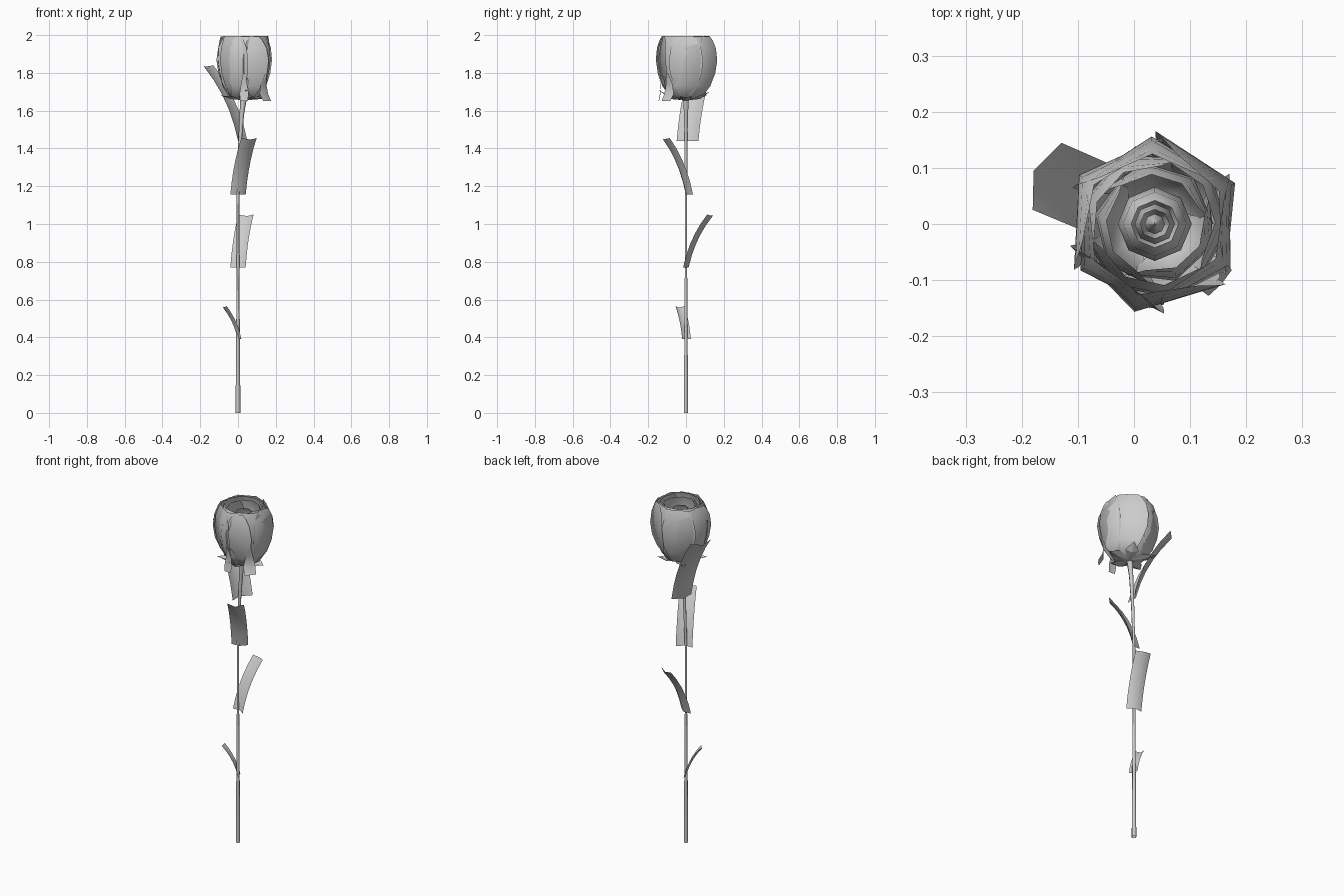
import bpy, math
from math import cos, sin, radians

if "Cube" in bpy.data.objects:
    bpy.data.objects.remove(bpy.data.objects["Cube"])

CX, CY = 0.037, 0.0   # axis of the flower head


def make(name, verts, faces, smooth=True):
    me = bpy.data.meshes.new(name)
    me.from_pydata(verts, [], faces)
    me.update()
    ob = bpy.data.objects.new(name, me)
    bpy.context.collection.objects.link(ob)
    for p in me.polygons:
        p.use_smooth = smooth
    return ob


def grid(name, rows, close=False):
    """Sheet through rows of points of equal length."""
    n = len(rows[0])
    verts = [p for r in rows for p in r]
    faces = []
    for i in range(len(rows) - 1):
        for j in range(n if close else n - 1):
            k = (j + 1) % n
            faces.append((i * n + j, i * n + k, (i + 1) * n + k, (i + 1) * n + j))
    return make(name, verts, faces)


def polar(r, deg, z, cx=CX, cy=CY):
    return (cx + r * cos(radians(deg)), cy + r * sin(radians(deg)), z)


# Stem: tapered tube that leans slightly near the top
stem_path = [(0, 0, 0.013), (0, 0.4, 0.010), (0, 0.8, 0.007), (0, 1.15, 0.007),
             (0.01, 1.42, 0.009), (0.02, 1.58, 0.012), (0.03, 1.67, 0.018)]
stem = grid("stem", [[polar(r, a, z, x, 0) for a in range(0, 360, 60)]
                     for x, z, r in stem_path], close=True)


# Leaves: strips folded along the midrib, curving outward
def leaf(name, base, tip, z0, z1, w0, w1):
    dx, dy = tip[0] - base[0], tip[1] - base[1]
    d = math.hypot(dx, dy)
    ox, oy = dx / d, dy / d
    rows = []
    for i in range(6):
        t = i / 5
        out = d * (0.5 * t + 0.5 * t * t)
        half = (w0 + (w1 - w0) * t) / 2
        z = z0 + (z1 - z0) * (1.12 * t - 0.12 * t * t)
        row = []
        for s in (-1, 0, 1):
            o = out + (half * 0.4 if s == 0 else 0)
            row.append((base[0] + ox * o - oy * half * s,
                        base[1] + oy * o + ox * half * s,
                        z - (0.008 * t if s == 0 else 0)))
        rows.append(row)
    return grid(name, rows)


leaf("leaf_1", (0.008, 0.003), (-0.07, -0.032), 0.39, 0.565, 0.05, 0.052)
leaf("leaf_2", (0.0, -0.002), (0.042, 0.125), 0.77, 1.05, 0.085, 0.085)
leaf("leaf_3", (0.0, 0.018), (0.058, -0.105), 1.155, 1.455, 0.09, 0.09)
leaf("leaf_4", (0.025, 0.008), (-0.155, 0.085), 1.44, 1.84, 0.125, 0.13)


# Petals: wedges of a cup profile, narrow at the foot
CUP = [(0.02, 1.66, 0.7), (0.085, 1.675, 0.75), (0.122, 1.73, 0.9), (0.146, 1.80, 1.0),
       (0.156, 1.87, 1.0), (0.149, 1.935, 0.95), (0.135, 1.975, 0.85), (0.125, 1.995, 0.75)]


def petal(name, angle, span, scale=1.0, drop=0.0, segs=2, skew=0.0):
    rows = []
    for r, z, w in CUP:
        row = []
        for j in range(segs + 1):
            s = 2 * j / segs - 1
            row.append(polar(r * scale * (1 + skew * s), angle + s * span * w / 2,
                             1.66 + (z - 1.66) * (1 - drop)))
        rows.append(row)
    return grid(name, rows)


for i, a in enumerate((35, 155, 265)):
    petal(f"outer_petal_{i+1}", a - 8, 125, 1.03, 0.01, 2, 0.03)
for i, a in enumerate((92, 212, 330)):
    petal(f"second_petal_{i+1}", a, 128, 1.0, 0.0, 2, 0.03)
for i, a in enumerate((20, 140, 260)):
    petal(f"third_petal_{i+1}", a, 150, 0.87, 0.0, 3, 0.04)
for i, a in enumerate((75, 195, 315)):
    petal(f"inner_petal_{i+1}", a, 150, 0.7, 0.04, 3, 0.04)


# Heart: nested octagonal cups around a small closed bud
def cup(name, pts):
    return grid(name, [[polar(r, a, z) for a in range(0, 360, 45)] for r, z in pts], close=True)


cup("heart_cup", [(0.02, 1.67), (0.055, 1.76), (0.066, 1.85), (0.057, 1.93), (0.042, 1.955)])
cup("bud_cup", [(0.01, 1.68), (0.03, 1.78), (0.036, 1.87), (0.026, 1.935)])
cup("bud", [(0.005, 1.7), (0.016, 1.8), (0.018, 1.88), (0.001, 1.93)])


# Sepals: pointed star under the flower
def sepal(name, angle, reach, tip_z, half=22):
    verts = [polar(0.015, angle - 60, 1.655), polar(0.015, angle + 60, 1.655),
             polar(0.095, angle - half, 1.675), polar(0.085, angle, 1.662),
             polar(0.095, angle + half, 1.675), polar(reach, angle, tip_z)]
    return make(name, verts, [(0, 3, 2), (0, 1, 3), (1, 4, 3), (2, 3, 5), (3, 4, 5)], False)


for i, (a, r, z) in enumerate(((205, 0.145, 1.68), (132, 0.15, 1.68), (62, 0.14, 1.70),
                               (272, 0.145, 1.71), (0, 0.13, 1.67))):
    sepal(f"sepal_{i+1}", a, r, z)


# Drooping outer petal tips that flare at the base
def flare(name, angle, reach, width):
    prof = [(0.15, 1.80, 0.2), (0.134, 1.74, 0.7), (0.138, 1.69, 1.0), (reach, 1.652, 0.8)]
    return grid(name, [[polar(r, angle + s * width * w, z) for s in (-1, 0, 1)]
                       for r, z, w in prof])


flare("flare_1", 318, 0.16, 14)
flare("flare_2", 268, 0.145, 10)
